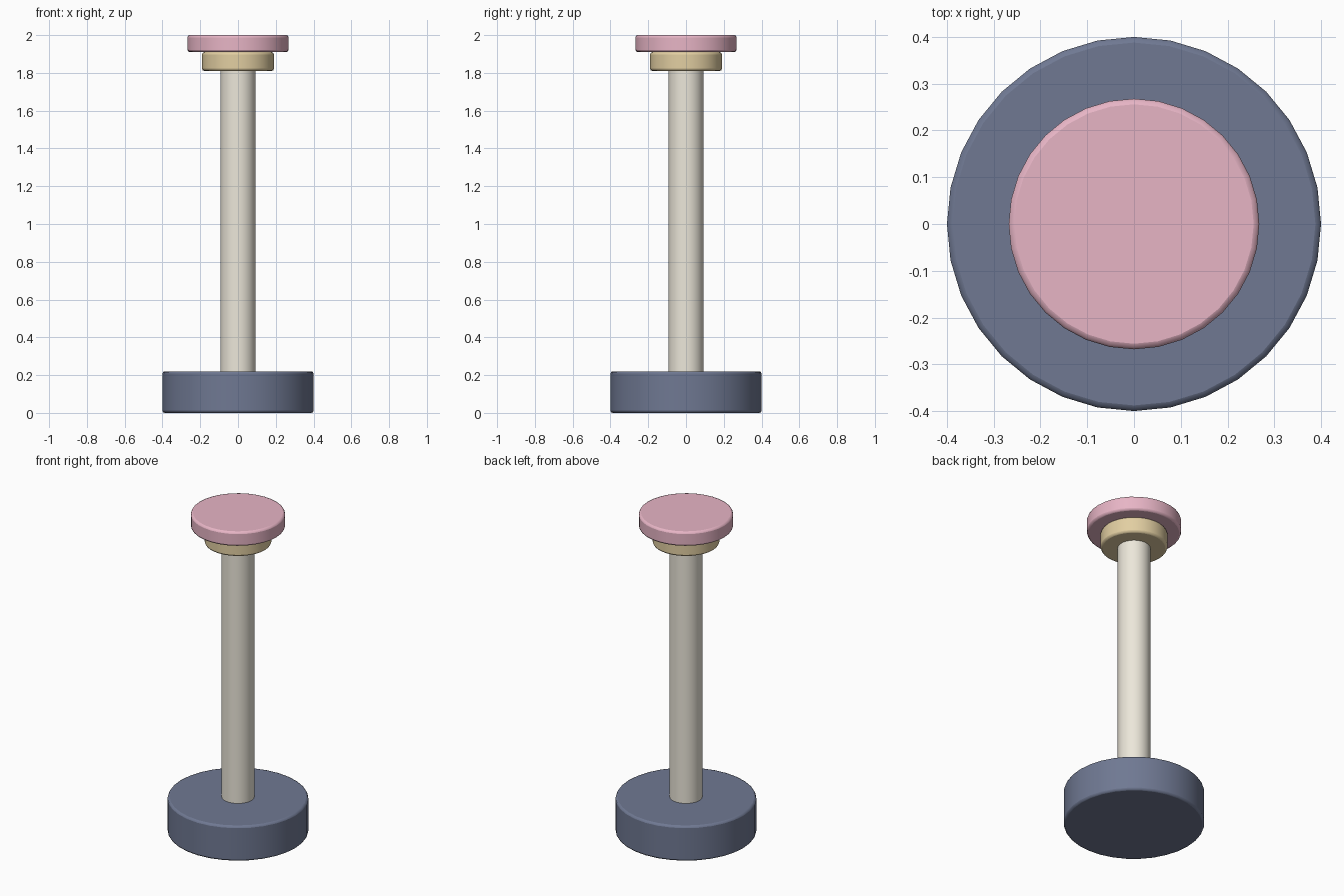
import bpy
import math

if "Cube" in bpy.data.objects:
    bpy.data.objects.remove(bpy.data.objects["Cube"])


def disc(name, radius, z0, z1, color, bevel=0.0):
    """Upright 32-sided cylinder with optional rounded rims."""
    bpy.ops.mesh.primitive_cylinder_add(
        vertices=32, radius=radius, depth=z1 - z0, location=(0, 0, (z0 + z1) / 2))
    ob = bpy.context.object
    ob.name = name
    bpy.ops.object.shade_smooth_by_angle(angle=math.radians(50))
    if bevel:
        mod = ob.modifiers.new("rounded_rims", "BEVEL")
        mod.width = bevel
        mod.segments = 2
        mod.limit_method = "ANGLE"
        mod.angle_limit = math.radians(40)
    mat = bpy.data.materials.new(name + "_colour")
    mat.diffuse_color = (*color, 1)
    mat.use_nodes = True
    mat.node_tree.nodes["Principled BSDF"].inputs["Base Color"].default_value = mat.diffuse_color
    ob.data.materials.append(mat)
    return ob


# Heavy base, shaft, collar and top cap, stacked on the z axis
disc("base", 0.40, 0.0, 0.22, (0.16, 0.19, 0.29), 0.012)
disc("shaft", 0.093, 0.20, 1.83, (0.84, 0.80, 0.70))
disc("collar", 0.19, 1.81, 1.91, (0.76, 0.62, 0.36), 0.012)
disc("cap", 0.268, 1.91, 2.0, (0.80, 0.46, 0.56), 0.012)
